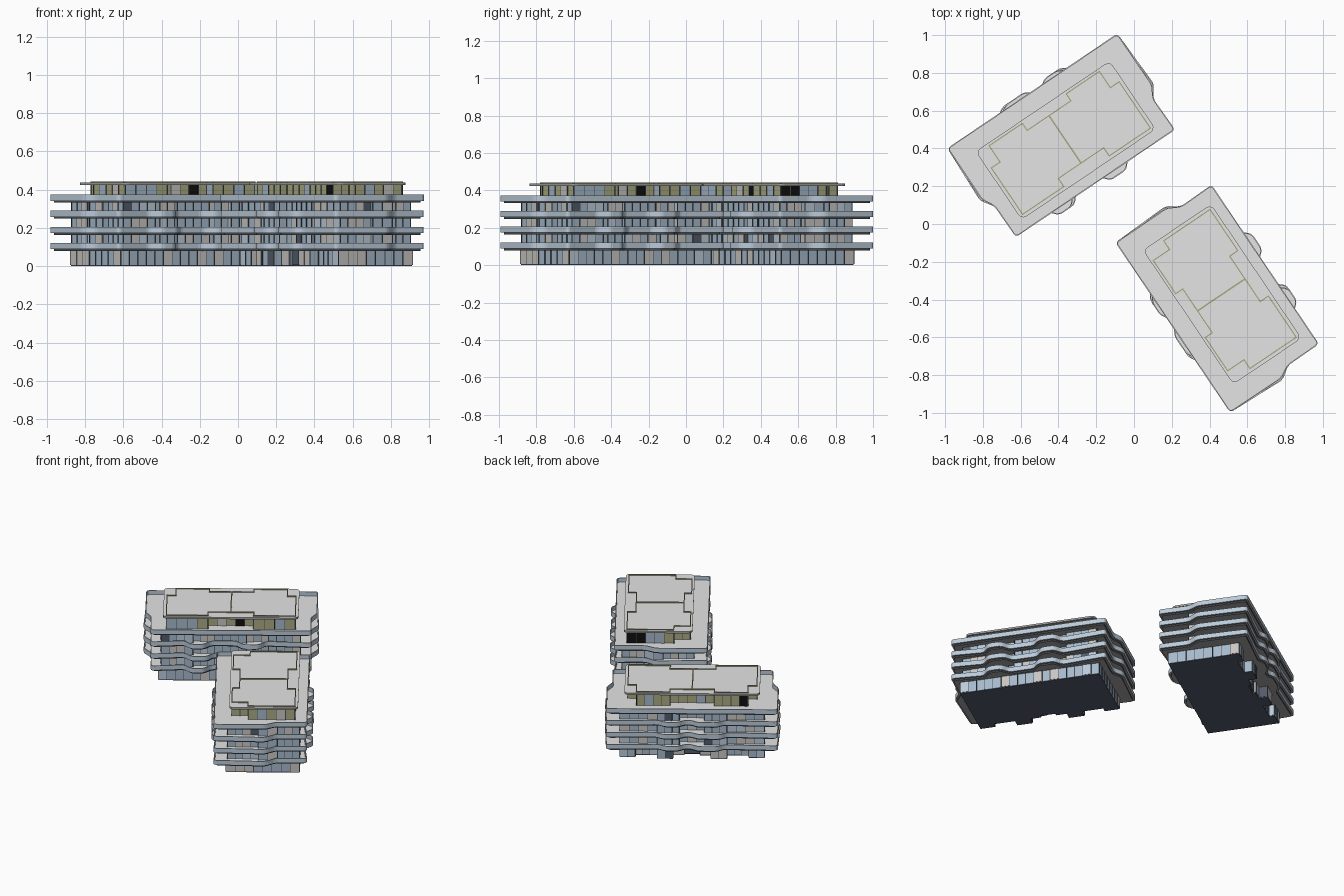
import bpy, bmesh, math, random
from mathutils import Matrix, Vector

if "Cube" in bpy.data.objects:
    bpy.data.objects.remove(bpy.data.objects["Cube"])

random.seed(4)


def mat(name, r, g, b):
    m = bpy.data.materials.new(name)
    m.diffuse_color = (r, g, b, 1)
    m.use_nodes = True
    m.node_tree.nodes["Principled BSDF"].inputs["Base Color"].default_value = m.diffuse_color
    return m


GREY = mat("light grey concrete", 0.78, 0.78, 0.78)
BAND = mat("pale blue railing", 0.50, 0.60, 0.70)
GLASS = mat("blue glass", 0.38, 0.49, 0.60)
PANEL = mat("warm grey panel", 0.58, 0.56, 0.54)
SOFFIT = mat("soffit grey", 0.36, 0.36, 0.37)
DARK = mat("dark frame", 0.07, 0.08, 0.09)
OLIVE = mat("olive cladding", 0.40, 0.40, 0.22)
BLACK = mat("black opening", 0.005, 0.005, 0.005)
BASE = mat("dark blue base", 0.085, 0.105, 0.145)

# Two copies of one building, the second turned a quarter
PLACE_A = Matrix.Translation((-0.38, 0.47, 0)) @ Matrix.Rotation(math.radians(34), 4, 'Z')
PLACE_B = Matrix.Translation((0.91, -0.01, 0)) @ Matrix.Rotation(math.pi / 2, 4, 'Z') @ PLACE_A


def place(name, bm, mats):
    bmesh.ops.recalc_face_normals(bm, faces=bm.faces)
    me = bpy.data.meshes.new(name)
    bm.to_mesh(me)
    bm.free()
    for m in mats:
        me.materials.append(m)
    for side, matrix in (("west", PLACE_A), ("east", PLACE_B)):
        ob = bpy.data.objects.new(side + "_" + name, me)
        ob.matrix_world = matrix
        bpy.context.collection.objects.link(ob)


def mirrored(half):
    """Close a right-hand half outline (given back to front), counter-clockwise."""
    return [(-x, y) for x, y in half] + [p for p in reversed(half)]


def push(bm, face, dz):
    ext = bmesh.ops.extrude_face_region(bm, geom=[face])
    bmesh.ops.translate(bm, vec=(0, 0, dz),
                        verts=[v for v in ext["geom"] if isinstance(v, bmesh.types.BMVert)])


def prism(name, pts, z0, z1, mats, bevel=0.0, sink=0.0):
    """Extruded outline (top, side, underside materials); sink leaves a thin rim."""
    bm = bmesh.new()
    push(bm, bm.faces.new([bm.verts.new((x, y, z0)) for x, y in pts]), z1 - z0)
    if bevel:
        edges = [e for e in bm.edges if abs(e.verts[0].co.z - e.verts[1].co.z) > 1e-4]
        bmesh.ops.bevel(bm, geom=edges, offset=bevel, segments=3, profile=0.5, affect='EDGES')
    bmesh.ops.recalc_face_normals(bm, faces=bm.faces)
    if sink:
        top = max(bm.faces, key=lambda f: f.calc_center_median().z)
        bmesh.ops.inset_region(bm, faces=[top], thickness=0.006)
        push(bm, top, -sink)
        if top.is_valid and abs(top.calc_center_median().z - z1) < 1e-5:
            bmesh.ops.delete(bm, geom=[top], context='FACES_ONLY')
    for f in bm.faces:
        f.normal_update()
        if abs(f.normal.z) < 0.5:
            f.material_index = min(1, len(mats) - 1)
        elif f.calc_center_median().z < z0 + 1e-4:
            f.material_index = len(mats) - 1
    place(name, bm, mats)


def box(bm, centre, size, angle, index):
    m = (Matrix.Translation(centre) @ Matrix.Rotation(angle, 4, 'Z')
         @ Matrix.Diagonal((*size, 1)))
    new = bmesh.ops.create_cube(bm, size=1, matrix=m)
    for f in {f for v in new["verts"] for f in v.link_faces}:
        f.material_index = index


def facade(name, pts, z0, z1, mats, chance, bay=0.055):
    """Mullions and random infill plates around an outline."""
    bm = bmesh.new()
    zc, h = (z0 + z1) / 2, z1 - z0
    for i, p in enumerate(pts):
        a, b = Vector(p), Vector(pts[(i + 1) % len(pts)])
        d = b - a
        n = max(1, round(d.length / bay))
        ang = math.atan2(d.y, d.x)
        for k in range(n):
            q = a + d * (k / n)
            box(bm, (q.x, q.y, zc), (0.0035, 0.008, h), ang, 0)
            r = random.random()
            for idx, lim in enumerate(chance, 1):
                if r < lim:
                    q = a + d * ((k + 0.5) / n)
                    box(bm, (q.x, q.y, zc), (d.length / n - 0.0035, 0.006, h), ang, idx)
                    break
    place(name, bm, mats)


def bumps(edge, out, spans, slope=0.045):
    """Points along a balcony edge, left to right, with shallow bays."""
    pts = []
    for x0, x1 in spans:
        pts += [(x0 - slope, edge), (x0, out), (x1, out), (x1 + slope, edge)]
    return pts


# Wall outlines: ground floor has projecting bays on its back side
ground = mirrored([(0.05, 0.15), (0.05, 0.17), (0.12, 0.17), (0.12, 0.225), (0.22, 0.225),
                   (0.22, 0.17), (0.36, 0.17), (0.36, 0.205), (0.457, 0.205), (0.457, -0.26)])
upper = mirrored([(0.08, 0.17), (0.08, 0.215), (0.22, 0.215), (0.22, 0.195),
                  (0.457, 0.195), (0.457, 0.0), (0.475, 0.0), (0.475, -0.12),
                  (0.44, -0.12), (0.44, -0.26), (0.24, -0.26), (0.24, -0.235),
                  (0.10, -0.235), (0.10, -0.26)])
LEVELS = [0.08, 0.164, 0.248, 0.332]

prism("ground_plate", ground, 0, 0.006, [BASE])
for i, z in enumerate(LEVELS):
    outline = ground if i == 0 else upper
    bottom = 0.006 if i == 0 else LEVELS[i - 1] + 0.014
    prism(f"glass_walls_{i}", outline, bottom, z, [GLASS])
    facade(f"facade_{i}", outline, bottom, z, [DARK, PANEL, BAND, BASE], (0.22, 0.34, 0.40))

# Entrance in the back of the ground floor
bm = bmesh.new()
box(bm, (0, 0.155, 0.043), (0.09, 0.008, 0.074), 0, 0)
place("entrance", bm, [BASE])

# Wavy balconies: deck with a thin railing, the top one plain
for i, z in enumerate(LEVELS):
    s = 0.02 if i % 2 else 0.0
    if i < 3:
        back = bumps(0.27, 0.302, [(-0.16 - s, -0.04), (0.09, 0.17 + s)])
        front = bumps(-0.29, -0.342, [(-0.25, -0.17 + s), (0.08 + s, 0.18)])
    else:
        back, front = [], []
    wide = 0.555 if i < 3 else 0.545
    outline = ([(-0.505, -0.31)] + front + [(0.512, -0.31), (0.508, -0.11), (wide, -0.045),
               (0.543, 0.283)] + back[::-1] + [(-0.543, 0.283), (-wide, -0.045), (-0.508, -0.11)])
    prism(f"balcony_{i}", outline, z + 0.010, z + 0.042, [GREY, BAND, SOFFIT], 0.02, 0.028)
    soffit = [(x * 0.975, y * 0.955) for x, y in outline]
    prism(f"slab_soffit_{i}", soffit, z, z + 0.010, [SOFFIT, DARK, SOFFIT], 0.018)

# Set-back top storey
pent = mirrored([(0.14, 0.125), (0.14, 0.17), (0.352, 0.17), (0.352, 0.066), (0.408, 0.066),
                 (0.408, -0.23), (0.145, -0.23), (0.145, -0.178)])
prism("penthouse_walls", pent, 0.346, 0.426, [OLIVE])
facade("penthouse_facade", pent, 0.346, 0.426, [DARK, GLASS, BLACK, PANEL],
       (0.28, 0.36, 0.40), 0.06)

# Roof plate with olive parapet line and dividing wall
prism("roof", mirrored([(0.428, 0.185), (0.428, -0.25)]), 0.424, 0.437, [GREY, SOFFIT], 0.03)
bm = bmesh.new()
for i, p in enumerate(pent):
    a, b = Vector(p), Vector(pent[(i + 1) % len(pent)])
    c, d = (a + b) / 2, b - a
    box(bm, (c.x, c.y, 0.438), (d.length + 0.006, 0.006, 0.010), math.atan2(d.y, d.x), 0)
box(bm, (0, -0.026, 0.438), (0.008, 0.30, 0.010), 0, 0)
place("roof_parapet", bm, [OLIVE])
